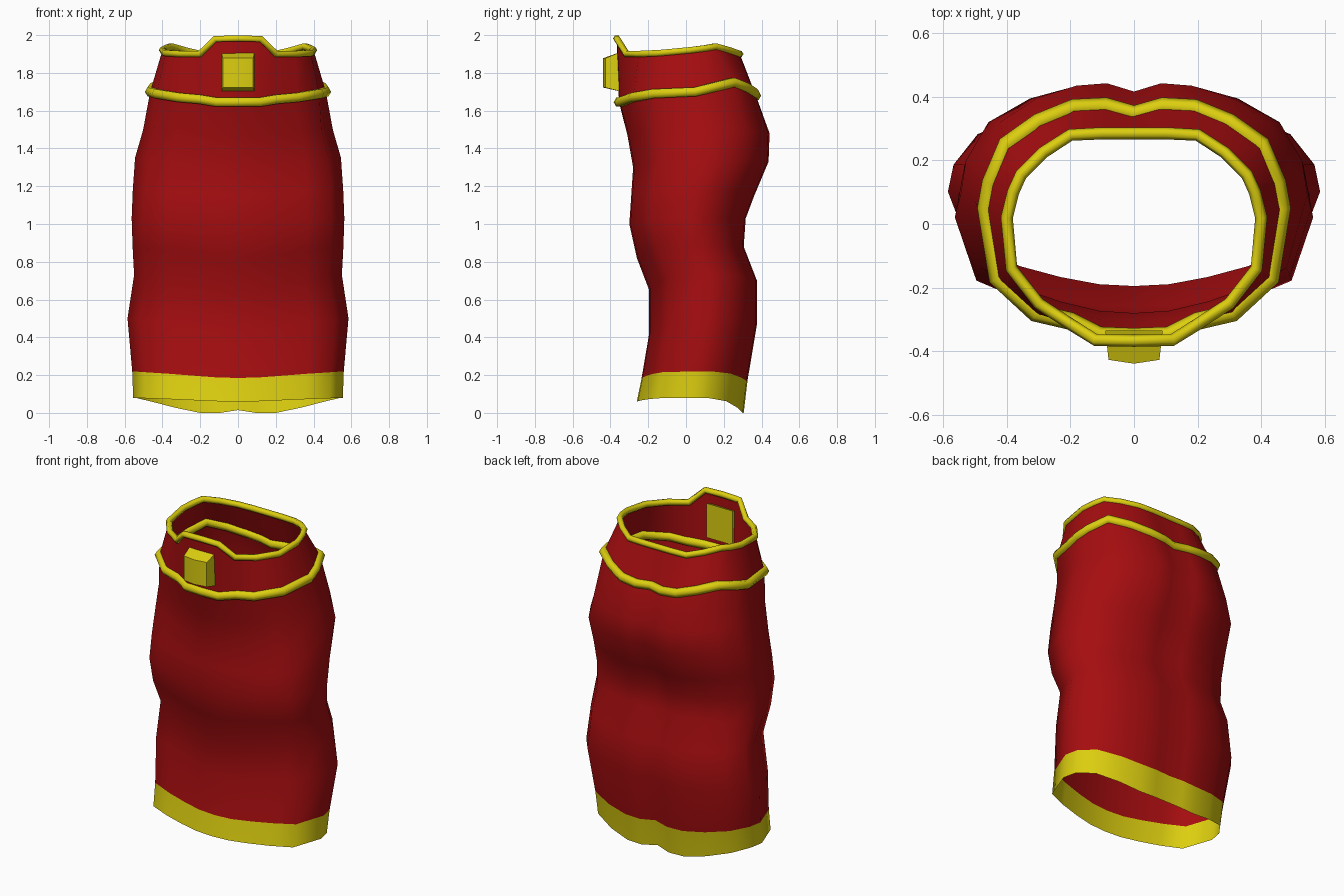
import bpy, bmesh
from mathutils import Vector

cube = bpy.data.objects.get("Cube")
if cube:
    bpy.data.objects.remove(cube, do_unlink=True)


def material(name, colour):
    mat = bpy.data.materials.new(name)
    mat.use_nodes = True
    mat.diffuse_color = colour
    bsdf = mat.node_tree.nodes["Principled BSDF"]
    bsdf.inputs["Base Color"].default_value = colour
    bsdf.inputs["Roughness"].default_value = 0.8
    return mat


RED = material("deep red cloth", (0.38, 0.004, 0.005, 1))
YELLOW = material("yellow trim", (0.72, 0.62, 0.005, 1))


def mirror_ring(half):
    """Closed ring from a half outline running front centre to back centre."""
    return half + [(-x, y, z) for x, y, z in reversed(half[1:-1])]


def make_object(name, bm, mats, smooth=True):
    mesh = bpy.data.meshes.new(name)
    bm.to_mesh(mesh)
    bm.free()
    for mat in mats:
        mesh.materials.append(mat)
    for poly in mesh.polygons:
        poly.use_smooth = smooth
    obj = bpy.data.objects.new(name, mesh)
    bpy.context.collection.objects.link(obj)
    return obj


def loft(name, rings, mats, band_material=lambda i: 0):
    bm = bmesh.new()
    rows = [[bm.verts.new(p) for p in ring] for ring in rings]
    n = len(rows[0])
    for i, (low, high) in enumerate(zip(rows, rows[1:])):
        for j in range(n):
            k = (j + 1) % n
            face = bm.faces.new((low[j], low[k], high[k], high[j]))
            face.material_index = band_material(i)
    return make_object(name, bm, mats)


def piping(name, ring, radius):
    """Round trim swept along a closed ring."""
    curve = bpy.data.curves.new(name, "CURVE")
    curve.dimensions = "3D"
    curve.twist_mode = "Z_UP"
    curve.bevel_depth = radius
    curve.bevel_resolution = 1
    spline = curve.splines.new("POLY")
    spline.points.add(len(ring) - 1)
    for point, co in zip(spline.points, ring):
        point.co = (*co, 1)
    spline.use_cyclic_u = True
    curve.materials.append(YELLOW)
    obj = bpy.data.objects.new(name, curve)
    bpy.context.collection.objects.link(obj)
    bpy.ops.object.select_all(action="DESELECT")
    obj.select_set(True)
    bpy.context.view_layer.objects.active = obj
    bpy.ops.object.convert(target="MESH")
    bpy.ops.object.shade_smooth()


# Half cross-section of the garment: flat front, notched back
SECTION = [(0, -1), (.2, -.98), (.42, -.9), (.65, -.78), (.88, -.6), (1, .05),
           (.97, .35), (.84, .69), (.6, .9), (.36, 1), (.17, 1.02), (0, .95)]


def body_ring(z_front, z_side, z_back, width, y_front, y_back):
    mid, depth = (y_front + y_back) / 2, (y_back - y_front) / 2
    half = []
    for x, t in SECTION:
        end = z_front if t < 0 else z_back
        blend = min(1, abs(t)) ** 4
        half.append((x * width, mid + t * depth, z_side + (end - z_side) * blend))
    return mirror_ring(half)


# Seam and neckline outlines
seam = mirror_ring([
    (0, -.355, 1.645), (.11, -.35, 1.645), (.2, -.305, 1.66), (.31, -.28, 1.67),
    (.43, -.17, 1.69), (.465, .05, 1.7), (.45, .13, 1.72), (.4, .25, 1.75),
    (.3, .32, 1.72), (.19, .365, 1.69), (.09, .37, 1.68), (0, .345, 1.68)])
neckline = mirror_ring([
    (0, -.367, 1.982), (.12, -.365, 1.98), (.2, -.315, 1.9), (.3, -.25, 1.9),
    (.385, -.14, 1.905), (.4, .02, 1.92), (.38, .1, 1.93), (.355, .155, 1.94),
    (.285, .225, 1.92), (.2, .28, 1.9), (.1, .285, 1.9), (0, .285, 1.9)])

# Body tube with a yellow hem band
body = [body_ring(*r) for r in (
    (.06, .08, 0, .555, -.26, .3),
    (.185, .22, .17, .56, -.235, .32),
    (.42, .5, .47, .585, -.195, .37),
    (.65, .73, .7, .55, -.195, .37),
    (.82, .88, .88, .558, -.26, .3),
    (1, 1.03, 1.03, .563, -.3, .31),
    (1.15, 1.18, 1.15, .557, -.29, .355),
    (1.3, 1.35, 1.33, .545, -.28, .43),
    (1.47, 1.5, 1.48, .502, -.31, .435))]
loft("body", body + [seam], [RED, YELLOW], lambda i: 1 if i == 0 else 0)

# Collar and its piping
loft("collar", [seam, neckline], [RED])
piping("collar_seam_trim", seam, .028)
piping("neckline_trim", neckline, .019)

# Tapered tag on the front of the collar, slightly bowed
bm = bmesh.new()
bmesh.ops.create_cube(bm, size=1)
for v in bm.verts:
    front = v.co.y < 0
    v.co = Vector((v.co.x * (.16 if front else .18),
                   -.427 if front else -.335,
                   (1.8 if front else 1.807) + v.co.z * (.155 if front else .216)))
bmesh.ops.bisect_plane(bm, geom=bm.verts[:] + bm.edges[:] + bm.faces[:],
                       plane_co=(0, 0, 0), plane_no=(1, 0, 0))
for v in bm.verts:
    if abs(v.co.x) < .001 and v.co.y < -.4:
        v.co.y -= .012
tag = make_object("collar_tag", bm, [YELLOW])
bpy.ops.object.select_all(action="DESELECT")
tag.select_set(True)
bpy.context.view_layer.objects.active = tag
bpy.ops.object.shade_smooth_by_angle()
